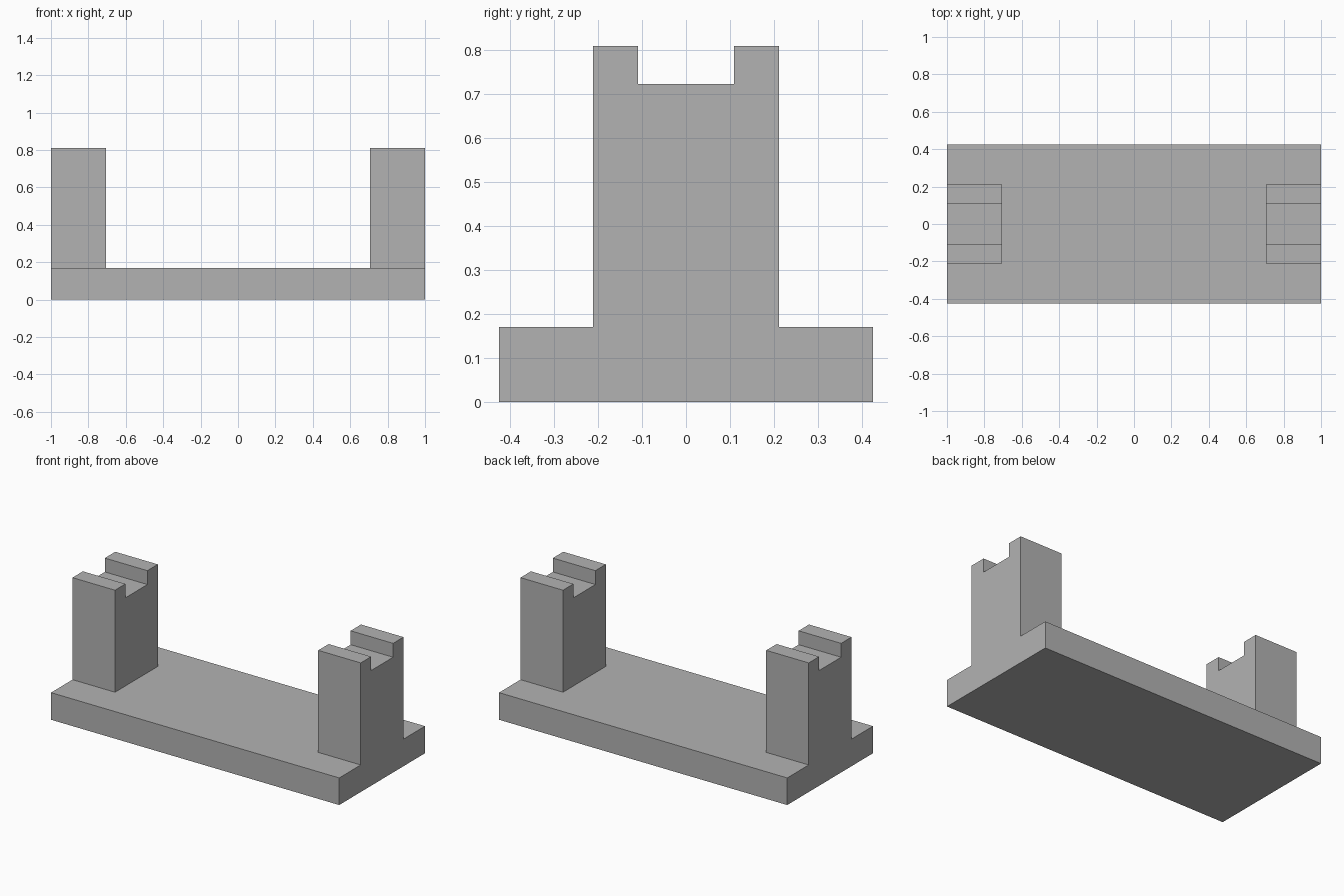
import bpy
import bmesh

cube = bpy.data.objects.get("Cube")
if cube:
    bpy.data.objects.remove(cube, do_unlink=True)

HALF_LENGTH = 1.0
BASE_HALF, BASE_TOP = 0.425, 0.17
POST_HALF, POST_TOP = 0.212, 0.81
SLOT_HALF, SLOT_FLOOR = 0.109, 0.723
POST_INNER = 0.705

grey = bpy.data.materials.new("plain grey")
grey.use_nodes = True
colour = (0.45, 0.45, 0.45, 1)
grey.diffuse_color = colour
grey.node_tree.nodes["Principled BSDF"].inputs["Base Color"].default_value = colour


def extrude_profile(name, half_profile, x0, x1):
    """Mirror a (y, z) half profile across y = 0 and extrude it along x."""
    profile = half_profile + [(-y, z) for y, z in reversed(half_profile)]
    bm = bmesh.new()
    face = bm.faces.new([bm.verts.new((x0, y, z)) for y, z in profile])
    result = bmesh.ops.extrude_face_region(bm, geom=[face], use_keep_orig=True)
    moved = [v for v in result["geom"] if isinstance(v, bmesh.types.BMVert)]
    bmesh.ops.translate(bm, verts=moved, vec=(x1 - x0, 0, 0))
    bmesh.ops.recalc_face_normals(bm, faces=bm.faces)
    mesh = bpy.data.meshes.new(name)
    bm.to_mesh(mesh)
    bm.free()
    mesh.materials.append(grey)
    obj = bpy.data.objects.new(name, mesh)
    bpy.context.collection.objects.link(obj)
    return obj


# Flat base slab
extrude_profile("base", [(BASE_HALF, 0), (BASE_HALF, BASE_TOP)],
                -HALF_LENGTH, HALF_LENGTH)

# Upright posts with a shallow slot along the top
post_profile = [(POST_HALF, BASE_TOP), (POST_HALF, POST_TOP),
                (SLOT_HALF, POST_TOP), (SLOT_HALF, SLOT_FLOOR)]
extrude_profile("left_post", post_profile, POST_INNER, HALF_LENGTH)
extrude_profile("right_post", post_profile, -HALF_LENGTH, -POST_INNER)
